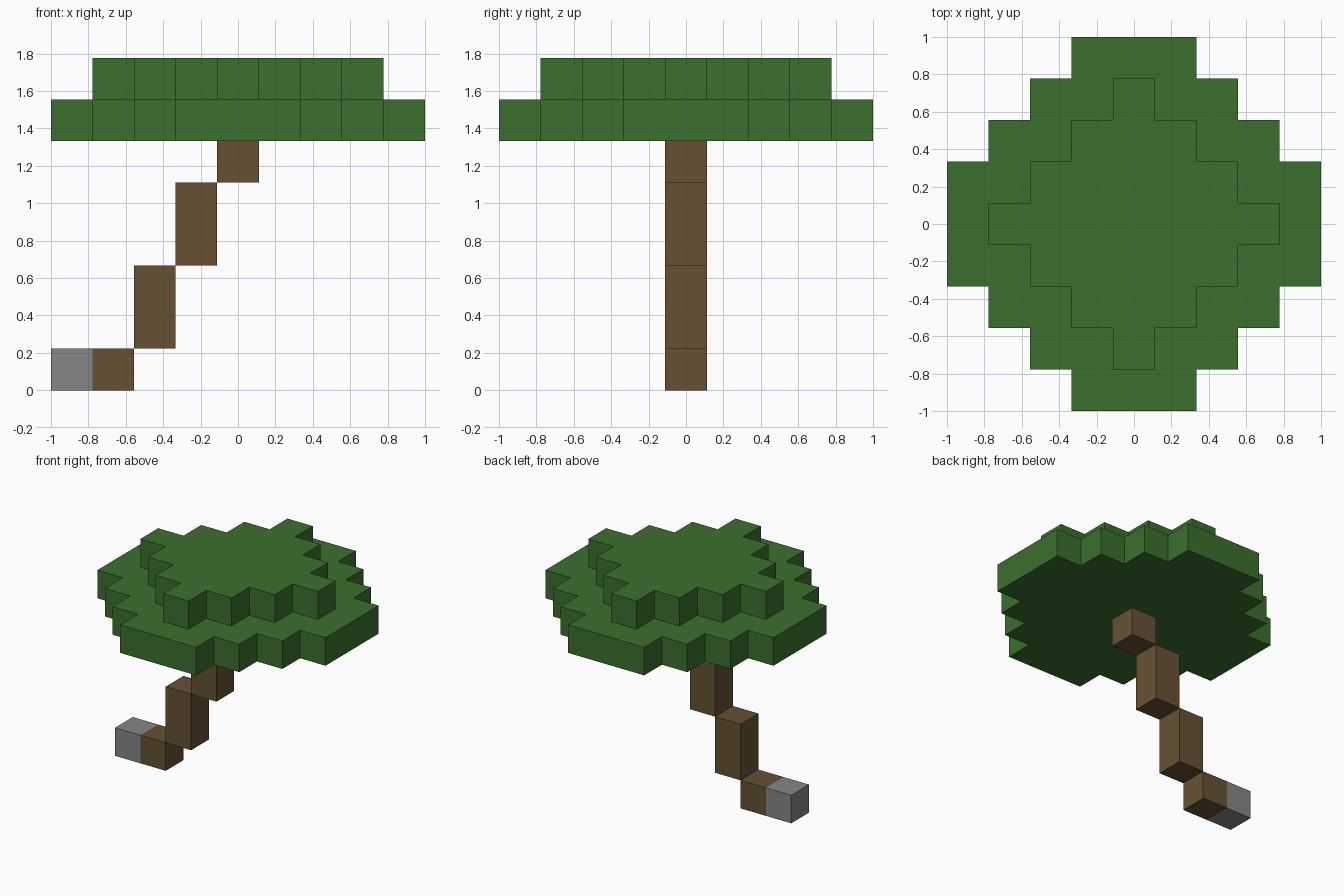
import bpy
import bmesh

if "Cube" in bpy.data.objects:
    bpy.data.objects.remove(bpy.data.objects["Cube"], do_unlink=True)

U = 2 / 9  # edge of one block


def material(name, rgb):
    mat = bpy.data.materials.new(name)
    mat.use_nodes = True
    color = (*rgb, 1)
    mat.diffuse_color = color
    mat.node_tree.nodes["Principled BSDF"].inputs["Base Color"].default_value = color
    return mat


def finish(name, bm, mat):
    bmesh.ops.recalc_face_normals(bm, faces=bm.faces)
    mesh = bpy.data.meshes.new(name)
    bm.to_mesh(mesh)
    bm.free()
    mesh.materials.append(mat)
    obj = bpy.data.objects.new(name, mesh)
    bpy.context.collection.objects.link(obj)
    return obj


def block(name, column, bottom, height, mat):
    """Box one block wide, standing on a given block level."""
    bm = bmesh.new()
    bmesh.ops.create_cube(bm, size=U)
    bmesh.ops.scale(bm, vec=(1, 1, height), verts=bm.verts)
    bmesh.ops.translate(bm, vec=(column * U, 0, (bottom + height / 2) * U), verts=bm.verts)
    return finish(name, bm, mat)


def stepped_layer(name, reach, limit, level, mat):
    """Stepped diamond slab, with its points cut off at the limit."""
    widths = [min(limit, reach - abs(j)) for j in range(-limit, limit + 1)]
    right = []
    for row, half in enumerate(widths):
        y = row - limit
        for edge in (y - 0.5, y + 0.5):
            right.append((half + 0.5, edge))
    outline = right + [(-x, y) for x, y in reversed(right)]
    bm = bmesh.new()
    face = bm.faces.new([bm.verts.new((x * U, y * U, level * U)) for x, y in outline])
    # Merge straight runs along the rim before raising the slab
    bmesh.ops.dissolve_limit(bm, angle_limit=0.01, verts=bm.verts, edges=bm.edges)
    grown = bmesh.ops.extrude_face_region(bm, geom=bm.faces[:], use_keep_orig=True)
    top = [g for g in grown["geom"] if isinstance(g, bmesh.types.BMVert)]
    bmesh.ops.translate(bm, vec=(0, 0, U), verts=top)
    return finish(name, bm, mat)


leaf = material("leaf green", (0.044, 0.162, 0.026))
bark = material("bark brown", (0.130, 0.083, 0.033))
stone = material("stone grey", (0.238, 0.238, 0.238))

# Base and leaning trunk
block("stone_base", -4, 0, 1, stone)
block("trunk_root", -3, 0, 1, bark)
block("trunk_lower", -2, 1, 2, bark)
block("trunk_middle", -1, 3, 2, bark)
block("trunk_top", 0, 5, 1, bark)

# Leaf canopy
stepped_layer("canopy_lower", 5, 4, 6, leaf)
stepped_layer("canopy_upper", 3, 3, 7, leaf)
